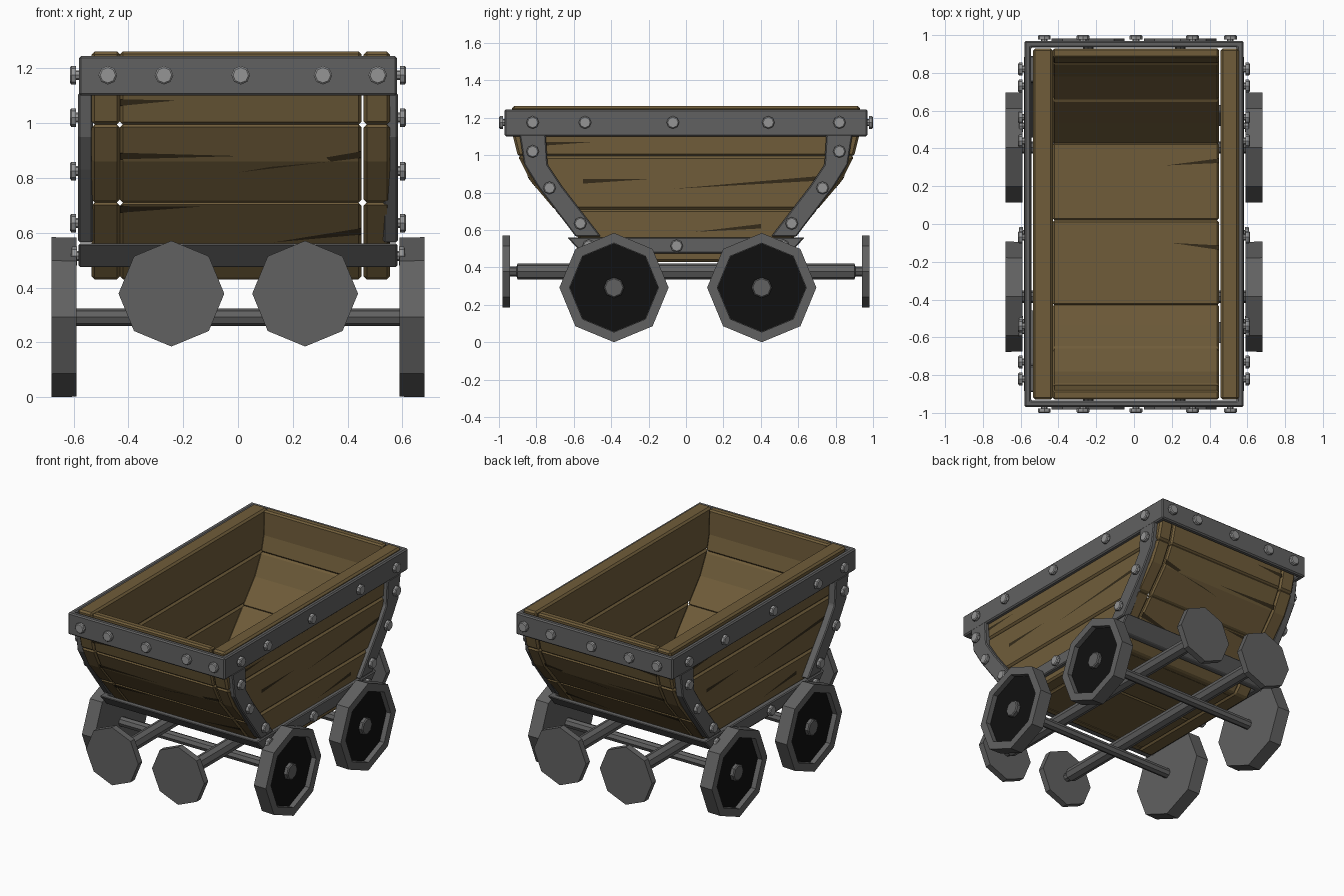
import bpy, bmesh
from math import cos, sin, pi

if "Cube" in bpy.data.objects:
    bpy.data.objects.remove(bpy.data.objects["Cube"])


def material(name, r, g, b):
    m = bpy.data.materials.new(name)
    m.diffuse_color = (r, g, b, 1)
    m.use_nodes = True
    m.node_tree.nodes["Principled BSDF"].inputs["Base Color"].default_value = m.diffuse_color
    return m


WOOD = material("wood", 0.16, 0.108, 0.042)
CRACK = material("dark_wood", 0.035, 0.024, 0.01)
IRON = material("iron", 0.12, 0.12, 0.12)
BOLT = material("bolt_steel", 0.3, 0.3, 0.3)
BLACK = material("black", 0.005, 0.005, 0.005)


def make(name, verts, faces, mat, bevel=0):
    me = bpy.data.meshes.new(name)
    me.from_pydata(verts, [], faces)
    bm = bmesh.new()
    bm.from_mesh(me)
    bmesh.ops.recalc_face_normals(bm, faces=bm.faces)
    bm.to_mesh(me)
    bm.free()
    me.materials.append(mat)
    ob = bpy.data.objects.new(name, me)
    bpy.context.collection.objects.link(ob)
    if bevel:
        mod = ob.modifiers.new("bevel", "BEVEL")
        mod.width, mod.segments = bevel, 1
    return ob


def prism(name, poly, x0, x1, mat, bevel=0):
    """Extrude a (y, z) outline along x."""
    n = len(poly)
    verts = [(x, y, z) for x in (x0, x1) for y, z in poly]
    faces = [tuple(range(n)), tuple(range(n, 2 * n))]
    faces += [(i, (i + 1) % n, n + (i + 1) % n, n + i) for i in range(n)]
    return make(name, verts, faces, mat, bevel)


def lathe(name, axis, centre, profile, mat):
    """Eight-sided turned part; profile is (radius, position along axis)."""
    verts, faces = [], []
    for r, t in profile:
        for k in range(8):
            u, v = r * cos(k * pi / 4), r * sin(k * pi / 4)
            verts.append((t, centre[0] + u, centre[1] + v) if axis == "X"
                         else (centre[0] + u, t, centre[1] + v))
    m = len(profile)
    for j in range(m - 1):
        for k in range(8):
            a, b = j * 8 + k, j * 8 + (k + 1) % 8
            faces.append((a, b, b + 8, a + 8))
    faces += [tuple(range(8)), tuple(range((m - 1) * 8, m * 8))]
    return make(name, verts, faces, mat)


def ring(name, levels, thick, mat, bevel):
    """Rectangular band lofted through (half_x, half_y, z) levels."""
    loops = [(hx, hy, z) for hx, hy, z in levels]
    loops += [(hx - thick, hy - thick, z) for hx, hy, z in reversed(levels)]
    verts = [(sx * hx, sy * hy, z) for hx, hy, z in loops
             for sx, sy in ((-1, -1), (1, -1), (1, 1), (-1, 1))]
    n = len(loops)
    faces = [(j * 4 + k, j * 4 + (k + 1) % 4, (j + 1) % n * 4 + (k + 1) % 4, (j + 1) % n * 4 + k)
             for j in range(n) for k in range(4)]
    return make(name, verts, faces, mat, bevel)


# Tub outline: half length at each height
TUB = [(0.43, 0.465), (0.57, 0.585), (0.86, 0.83), (0.98, 0.895), (1.10, 0.925), (1.262, 0.93)]


def half(z):
    for (z0, h0), (z1, h1) in zip(TUB, TUB[1:]):
        if z <= z1:
            return h0 + (h1 - h0) * (z - z0) / (z1 - z0)
    return TUB[-1][1]


# Tub planks: side walls and end walls
for z0, z1 in ((0.43, 0.71), (0.71, 0.995), (0.995, 1.262)):
    zs = [z0] + [z for z, _ in TUB if z0 + 0.02 < z < z1 - 0.02] + [z1]
    right = [(half(z), z) for z in zs]
    side = right + [(-y, z) for y, z in reversed(right)]
    prism("left_side_plank", side, -0.535, -0.43, WOOD, 0.012)
    prism("right_side_plank", side, 0.458, 0.555, WOOD, 0.012)
    for s in (-1, 1):
        end = [(s * half(z), z) for z in zs] + [(s * (half(z) - 0.05), z) for z in reversed(zs)]
        prism("end_plank", end, -0.43, 0.45, WOOD, 0.01)

# Floor planks
for y0, y1 in ((-0.43, 0.02), (0.02, 0.43)):
    prism("floor_plank", [(y0, 0.432), (y1, 0.432), (y1, 0.485), (y0, 0.485)], -0.43, 0.45, WOOD, 0.01)

# Cracks in the wood: thin wedges (wide end a, b -> tip a, b)
verts = []


def crack(f, a0, b0, a1, b1, w=0.012):
    verts.extend([f(a0, b0 - w), f(a0, b0 + w), f(a1, b1)])


for s in (-1, 1):
    for c in ((0.7, 0.875, -0.07, 0.82), (-0.55, 0.86, -0.2, 0.872), (0.4, 0.62, 0.05, 0.59),
              (-0.8, 1.06, -0.5, 1.07)):
        crack(lambda y, z: (0.557 if s > 0 else -0.537, s * y, z), *c)
    for c in ((-0.43, 0.88, 0.01, 0.88), (0.45, 0.885, 0, 0.82), (-0.43, 1.075, -0.22, 1.083),
              (-0.43, 0.685, -0.14, 0.695), (0.45, 0.605, 0.13, 0.565)):
        crack(lambda x, z: (x, s * (half(z) + 0.003), z), *c)
for c in ((0.45, 0.335, 0.17, 0.31), (0.45, -0.125, 0.2, -0.1)):
    crack(lambda x, y: (x, y, 0.487), *c)
make("wood_cracks", verts, [(i, i + 1, i + 2) for i in range(0, len(verts), 3)], CRACK)

# Iron rim and sloping lower band
ring("top_rim", [(0.58, 0.97, 1.10), (0.58, 0.97, 1.245)], 0.035, IRON, 0.008)
ring("lower_band", [(0.582, 0.555, 0.475), (0.582, 0.635, 0.56)], 0.04, IRON, 0.006)

# Curved corner straps on both sides
STRAP = [(0.89, 1.11), (0.865, 0.95), (0.79, 0.83), (0.59, 0.565),
         (0.455, 0.565), (0.66, 0.83), (0.74, 0.95), (0.75, 1.11)]
for sx in (-1, 1):
    for sy in (-1, 1):
        prism("corner_strap", [(sy * y, z) for y, z in STRAP], sx * 0.53, sx * 0.583, IRON, 0.006)


# Bolts
def bolt(axis, s, centre, head):
    lathe("bolt", axis, centre,
          [(0.018, s * (head - 0.06)), (0.018, s * (head - 0.022)), (0.034, s * (head - 0.022)),
           (0.034, s * (head - 0.005)), (0.028, s * head)], BOLT)


for s in (-1, 1):
    for x in (-0.475, -0.27, 0.01, 0.31, 0.51):
        bolt("Y", s, (x, 1.175), 1.0)
    for y in (-0.82, -0.54, -0.07, 0.44, 0.82):
        bolt("X", s, (y, 1.175), 0.613)
    for y in (-0.52, -0.05, 0.52):
        bolt("X", s, (y, 0.515), 0.61)
    for sy in (-1, 1):
        for y, z in ((0.82, 1.02), (0.73, 0.825), (0.565, 0.635)):
            bolt("X", s, (sy * y, z), 0.613)

# Axles and wheels
for y in (-0.385, 0.405):
    c = (y, 0.292)
    lathe("axle", "X", c, [(0.032, -0.62), (0.032, 0.62)], IRON)
    for s in (-1, 1):
        lathe("wheel", "X", c, [(0.29, s * 0.59), (0.292, s * 0.68), (0.238, s * 0.68),
                                (0.238, s * 0.645)], IRON)
        lathe("wheel_face", "X", c, [(0.237, s * 0.643), (0.237, s * 0.647)], BLACK)
        lathe("wheel_hub", "X", c, [(0.055, s * 0.64), (0.055, s * 0.668), (0.048, s * 0.674)], IRON)

# Buffer rods with discs at both ends
for x in (-0.243, 0.245):
    c = (x, 0.378)
    lathe("buffer_rod", "Y", c, [(0.028, -0.95), (0.028, -0.905), (0.044, -0.9),
                                 (0.044, 0.9), (0.028, 0.905), (0.028, 0.95)], IRON)
    for s in (-1, 1):
        lathe("buffer_disc", "Y", c, [(0.193, s * 0.94), (0.193, s * 0.982)], IRON)
